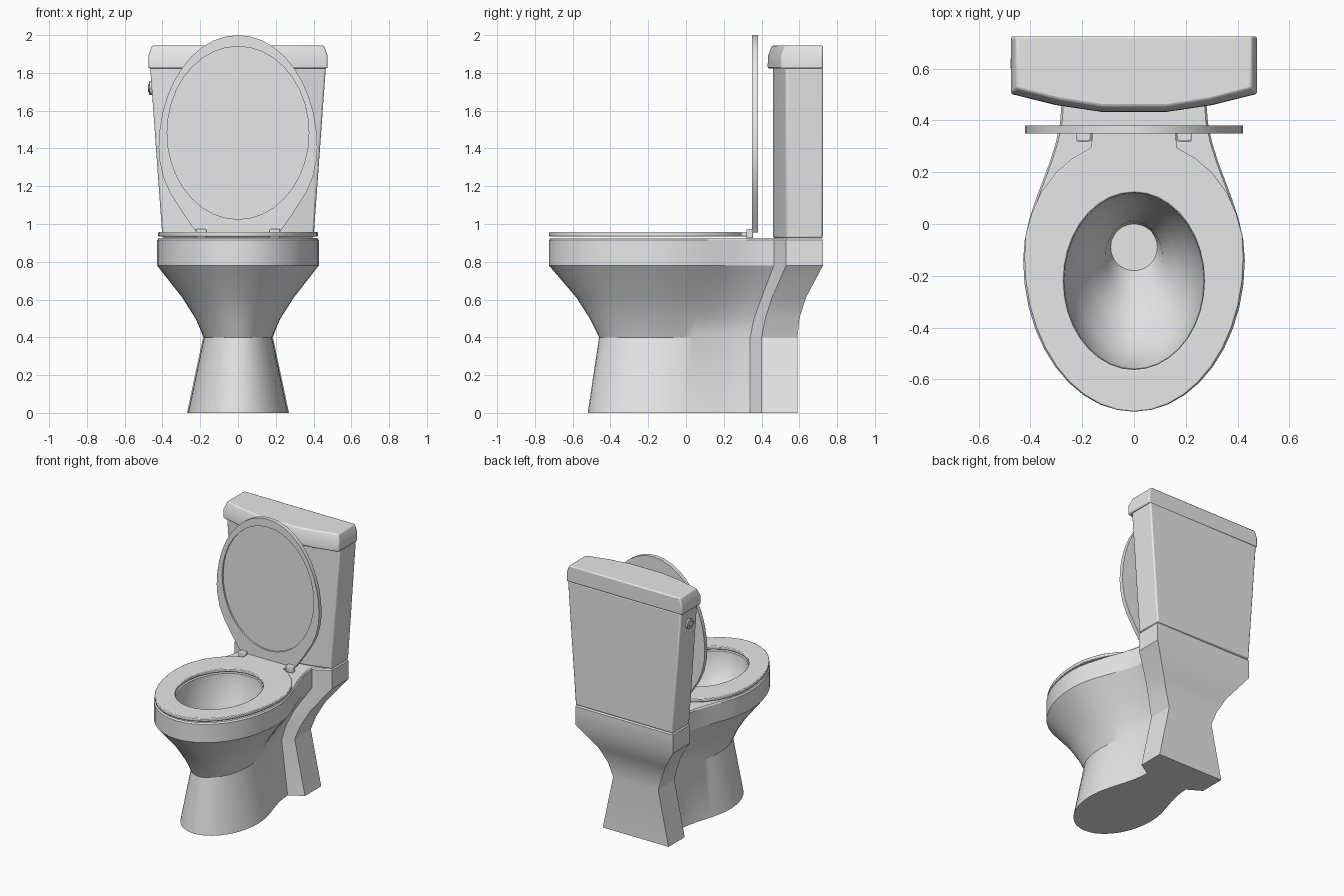
import bpy, bmesh, math
from mathutils import Matrix

if "Cube" in bpy.data.objects:
    bpy.data.objects.remove(bpy.data.objects["Cube"])

white = bpy.data.materials.new("white ceramic")
white.diffuse_color = (0.8, 0.8, 0.8, 1)
white.use_nodes = True
white.node_tree.nodes["Principled BSDF"].inputs["Base Color"].default_value = white.diffuse_color


def finish(bm, name, bevel=0, angle=30):
    """Turn a bmesh into a smooth-by-angle object, optionally with rounded edges."""
    bmesh.ops.recalc_face_normals(bm, faces=bm.faces)
    me = bpy.data.meshes.new(name)
    bm.to_mesh(me)
    bm.free()
    me.materials.append(white)
    ob = bpy.data.objects.new(name, me)
    bpy.context.collection.objects.link(ob)
    bpy.ops.object.select_all(action='DESELECT')
    ob.select_set(True)
    bpy.context.view_layer.objects.active = ob
    bpy.ops.object.shade_smooth_by_angle(angle=math.radians(angle))
    if bevel:
        mod = ob.modifiers.new("soft edges", 'BEVEL')
        mod.width, mod.segments, mod.limit_method = bevel, 2, 'ANGLE'
        mod.angle_limit = math.radians(35)
    return ob


def mirror(half):
    """Closed outline from its right half, listed front to back."""
    return half + [(-x, y) for x, y in reversed(half) if x > 1e-5]


def ellipse(rx, ry, cy, n=36):
    return [(rx * math.sin(2 * math.pi * i / n), cy - ry * math.cos(2 * math.pi * i / n)) for i in range(n)]


def loft(bm, rings):
    """Skin a list of (outline, z) rings; return first and last edge loops."""
    vs = [[bm.verts.new((x, y, z)) for x, y in pts] for pts, z in rings]
    n = len(vs[0])
    for a, b in zip(vs, vs[1:]):
        for i in range(n):
            j = (i + 1) % n
            bm.faces.new((a[i], a[j], b[j], b[i]))
    loop = lambda r: [bm.edges.get((r[i], r[(i + 1) % n])) for i in range(n)]
    return loop(vs[0]), loop(vs[-1])


def cap(bm, edges):
    bmesh.ops.triangle_fill(bm, edges=edges, use_beauty=True)


def solid(bm, rings, hole=None):
    """Closed loft, with an optional straight hole through it."""
    lo, hi = loft(bm, rings)
    if hole:
        hlo, hhi = loft(bm, [(hole, rings[0][1]), (hole, rings[-1][1])])
        lo, hi = lo + hlo, hi + hhi
    cap(bm, lo)
    cap(bm, hi)


def front_arc(w, yf, yc, n=10):
    """Half-oval nose from the front tip to the widest point."""
    return [(w * math.sin(t), yc - (yc - yf) * math.cos(t)) for t in (math.pi / 2 * i / n for i in range(n + 1))]


def body(yf, w, nx, ny, fx, fy, yb, yc=-0.14):
    """Pedestal section: oval front, narrow neck, flared square back."""
    side = []
    for i in range(1, 9):
        t = i / 8
        side.append((nx + (w - nx) * (1 + math.cos(math.pi * t)) / 2, yc + (ny - yc) * t))
    return mirror(front_arc(w, yf, yc) + side + [(fx, fy), (fx, yb)])


# Bowl and pedestal: outer skin, hollow basin, flat rim between them
bm = bmesh.new()
top = body(-0.725, 0.428, 0.28, 0.465, 0.40, 0.53, 0.725)
rim_in = body(-0.717, 0.42, 0.272, 0.469, 0.392, 0.536, 0.718)
base, rim = loft(bm, [
    (body(-0.52, 0.265, 0.17, 0.34, 0.27, 0.40, 0.59), 0),
    (body(-0.46, 0.18, 0.12, 0.34, 0.185, 0.40, 0.59), 0.4),
    (body(-0.51, 0.225, 0.14, 0.36, 0.22, 0.42, 0.60), 0.5),
    (body(-0.58, 0.295, 0.18, 0.40, 0.275, 0.455, 0.635), 0.61),
    (top, 0.78), (top, 0.915), (rim_in, 0.925)])
mouth, drain = loft(bm, [(ellipse(rx, ry, cy), z) for rx, ry, cy, z in (
    (0.27, 0.34, -0.22, 0.925), (0.265, 0.335, -0.22, 0.85), (0.225, 0.28, -0.21, 0.72),
    (0.165, 0.205, -0.175, 0.6), (0.11, 0.14, -0.13, 0.5), (0.09, 0.09, -0.09, 0.38))])
cap(bm, base)
cap(bm, rim + mouth)
cap(bm, drain)
finish(bm, "bowl")

# Seat ring with a tab at the hinges
bm = bmesh.new()
outline = mirror(front_arc(0.423, -0.725, -0.13) + [
    (0.418, -0.04), (0.395, 0.04), (0.36, 0.12), (0.30, 0.2), (0.235, 0.255), (0.165, 0.295), (0.165, 0.35)])
solid(bm, [(outline, 0.934), (outline, 0.958)], ellipse(0.272, 0.342, -0.22))
finish(bm, "seat", 0.005)

# Raised lid: flat panel plus a rim that frames the recess, stood upright
lid = mirror(front_arc(0.42, -1.045, -0.45) + [
    (0.415, -0.38), (0.395, -0.29), (0.36, -0.21), (0.29, -0.10), (0.22, 0)])
bm = bmesh.new()
solid(bm, [(lid, 0.012), (lid, 0.030)])
solid(bm, [(lid, 0), (lid, 0.012)], ellipse(0.375, 0.4575, -0.5275))
# local -y becomes up, local z becomes backward
bm.transform(Matrix(((1, 0, 0, 0), (0, 0, 1, 0.35), (0, -1, 0, 0.955), (0, 0, 0, 1))))
finish(bm, "seat_lid")

# Hinges
for side, sx in (("right", 1), ("left", -1)):
    bm = bmesh.new()
    bmesh.ops.create_cube(bm, size=1, matrix=Matrix.Translation((sx * 0.195, 0.337, 0.949)) @ Matrix.Diagonal((0.055, 0.036, 0.048, 1)))
    finish(bm, side + "_hinge", 0.006)


def tank_section(w, y_front, y_side, y_back=0.725):
    """Square back, gently faceted front."""
    d = y_side - y_front
    return mirror([(0.12, y_front), (w * 0.63, y_front + d * 0.38), (w, y_side), (w, y_back)])


# Tank, widening upward
bm = bmesh.new()
solid(bm, [(tank_section(0.40, 0.46, 0.53), 0.925), (tank_section(0.465, 0.46, 0.53), 1.83)])
finish(bm, "tank", 0.01)

# Tank cover with sloped upper edges
bm = bmesh.new()
solid(bm, [(tank_section(0.475, 0.432, 0.502), 1.824), (tank_section(0.475, 0.434, 0.504), 1.89),
           (tank_section(0.455, 0.455, 0.525), 1.945)])
finish(bm, "tank_cover", 0.008)

# Flush handle on the left side: round boss and short lever
bm = bmesh.new()
for r, length, x in ((0.036, 0.02, -0.461), (0.02, 0.022, -0.466)):
    bmesh.ops.create_cone(bm, cap_ends=True, segments=20, radius1=r, radius2=r, depth=length,
                          matrix=Matrix.Translation((x, 0.62, 1.72)) @ Matrix.Rotation(math.pi / 2, 4, 'Y'))
bmesh.ops.create_cube(bm, size=1, matrix=Matrix.Translation((-0.471, 0.605, 1.715)) @ Matrix.Diagonal((0.008, 0.05, 0.014, 1)))
finish(bm, "flush_handle", 0.002)
